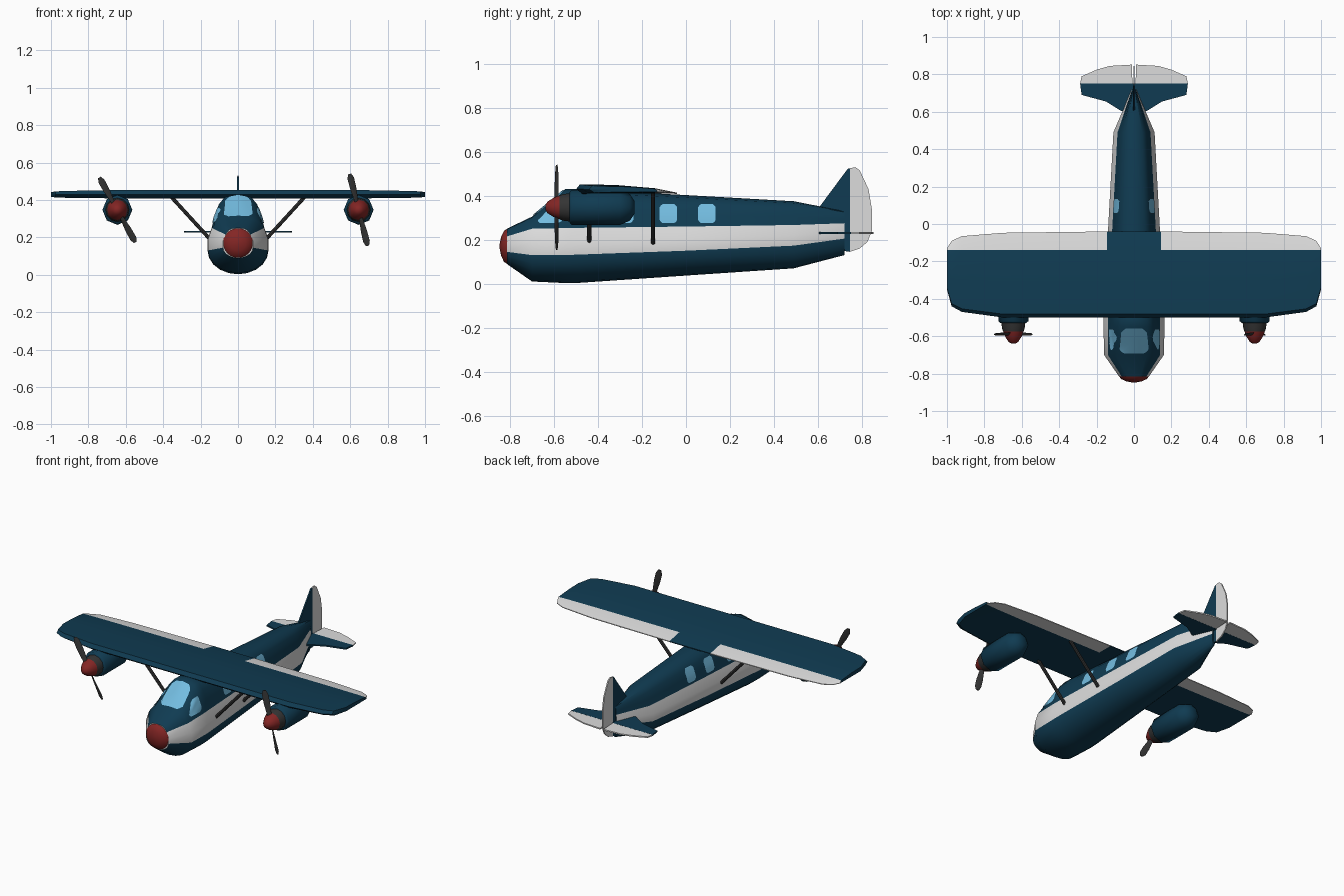
import bpy, bmesh, math
from mathutils import Vector
from mathutils.bvhtree import BVHTree

if "Cube" in bpy.data.objects:
    bpy.data.objects.remove(bpy.data.objects["Cube"])


def material(name, rgb):
    m = bpy.data.materials.new(name)
    m.diffuse_color = (*rgb, 1)
    m.use_nodes = True
    m.node_tree.nodes["Principled BSDF"].inputs["Base Color"].default_value = m.diffuse_color
    return m


BLUE = material("navy blue", (0.005, 0.044, 0.084))
WHITE = material("light grey", (0.72, 0.72, 0.72))
RED = material("dark red", (0.23, 0.019, 0.018))
GLASS = material("sky blue glass", (0.17, 0.50, 0.74))
DARK = material("charcoal", (0.034, 0.034, 0.034))


def finish(name, bm, mats, rule=None, angle=40, recalc=True):
    if recalc:
        bmesh.ops.recalc_face_normals(bm, faces=bm.faces)
    if rule:
        for f in bm.faces:
            f.material_index = rule(f.calc_center_median())
    me = bpy.data.meshes.new(name)
    bm.to_mesh(me)
    bm.free()
    for m in mats:
        me.materials.append(m)
    ob = bpy.data.objects.new(name, me)
    bpy.context.collection.objects.link(ob)
    bpy.ops.object.select_all(action='DESELECT')
    ob.select_set(True)
    bpy.context.view_layer.objects.active = ob
    if angle:
        bpy.ops.object.shade_smooth_by_angle(angle=math.radians(angle))
    return ob


def loft(rings):
    """Skin a list of closed rings and cap both ends."""
    bm = bmesh.new()
    vs = [[bm.verts.new(p) for p in r] for r in rings]
    n = len(vs[0])
    for a, b in zip(vs, vs[1:]):
        for i in range(n):
            bm.faces.new((a[i], a[(i + 1) % n], b[(i + 1) % n], b[i]))
    bm.faces.new(vs[0])
    bm.faces.new(vs[-1])
    return bm


def turned(name, profile, x, z, mat, sides, angle=40):
    """Round part about the y axis from (y, radius) pairs."""
    rings = [[(x + r * math.cos(i * math.tau / sides), y, z + r * math.sin(i * math.tau / sides))
              for i in range(sides)] for y, r in profile]
    return finish(name, loft(rings), [mat], angle=angle)


def slab(name, outline, thick, axis, mat):
    """Thin plate: outline of (y, other) pairs, extruded along x or z."""
    def put(a, b, o):
        return (o, a, b) if axis == 'x' else (b, a, 0.23 + o)
    rings = [[put(a, b, o) for a, b in outline] for o in (-thick / 2, thick / 2)]
    return finish(name, loft(rings), [mat], angle=0)


# Fuselage: y, bottom, stripe low, stripe high, top, half width, upper half width
STATIONS = [(-0.815, 0.09, 0.145, 0.215, 0.25, 0.080, 0.066),
            (-0.70, 0.010, 0.130, 0.250, 0.305, 0.160, 0.140),
            (-0.55, 0.003, 0.130, 0.253, 0.430, 0.163, 0.140),
            (-0.50, 0.003, 0.132, 0.254, 0.430, 0.162, 0.138),
            (0.00, 0.037, 0.150, 0.260, 0.403, 0.137, 0.115),
            (0.49, 0.070, 0.173, 0.267, 0.375, 0.110, 0.088),
            (0.72, 0.130, 0.205, 0.275, 0.330, 0.012, 0.010)]


def section(y, zb, lo, hi, zt, w, wh):
    half = [(w * math.sin(t), lo - (lo - zb) * math.cos(t))
            for t in (math.radians(d) for d in (0, 18, 36, 54, 72, 90))]
    half += [(w, lo * 0.5 + hi * 0.5), (wh, hi)]
    half += [(wh * k, hi + (zt - hi) * f) for k, f in
             ((0.90, 0.35), (0.73, 0.70), (0.50, 0.92), (0.0, 1.0))]
    return [(x, y, z) for x, z in half] + [(-x, y, z) for x, z in half[-2:0:-1]]


bm = loft([section(*s) for s in STATIONS])
bmesh.ops.recalc_face_normals(bm, faces=bm.faces)
body = BVHTree.FromBMesh(bm)
bm.verts.ensure_lookup_table()


def stripe(c):
    for a, b in zip(STATIONS, STATIONS[1:]):
        if a[0] < c.y < b[0]:
            return int((a[2] + b[2]) / 2 < c.z < (a[3] + b[3]) / 2)
    return 0


finish("fuselage", bm, [BLUE, WHITE], stripe)
turned("nose_cap", [(-0.81, 0.082), (-0.828, 0.070), (-0.841, 0.042), (-0.847, 0.012)],
       0, 0.17, RED, 24, 60)


def pane(name, quad, side):
    """Window plate projected on the fuselage; side 0 projects down, +-1 along x."""
    n = 6
    bm = bmesh.new()
    c = [Vector(p) for p in quad]
    grid = []
    for i in range(n + 1):
        row = []
        for j in range(n + 1):
            u, v = i / n, j / n
            if i in (0, n) and j in (0, n):   # clipped corners
                u, v = u * 0.86 + 0.07, v * 0.86 + 0.07
            p = c[0].lerp(c[1], u).lerp(c[3].lerp(c[2], u), v)
            start = Vector((side, p.x, p.y)) if side else Vector((p.x, p.y, 1))
            aim = Vector((-side, 0, 0)) if side else Vector((0, 0, -1))
            hit, normal, _, _ = body.ray_cast(start, aim)
            row.append(bm.verts.new(hit + normal * 0.004))
        grid.append(row)
    out = Vector((side, 0, 0 if side else 1))
    for i in range(n):
        for j in range(n):
            f = bm.faces.new((grid[i][j], grid[i + 1][j], grid[i + 1][j + 1], grid[i][j + 1]))
            f.normal_update()
            if f.normal.dot(out) < 0:
                f.normal_flip()
    finish(name, bm, [GLASS], recalc=False)


pane("windshield", [(-0.078, -0.69), (0.078, -0.69), (0.066, -0.557), (-0.066, -0.557)], 0)
for s, tag in ((1, "right"), (-1, "left")):
    pane("cockpit_window_" + tag, [(-0.685, 0.275), (-0.56, 0.275), (-0.56, 0.365), (-0.612, 0.348)], s)
    for k, y in enumerate((-0.28, -0.08, 0.095)):
        pane(f"cabin_window_{tag}_{k}", [(y - 0.04, 0.275), (y + 0.04, 0.275),
                                         (y + 0.04, 0.36), (y - 0.04, 0.36)], s)

# Wing: x, leading edge, trailing edge, thickness factor
WING = [(0.145, -0.50, -0.04, 1), (0.70, -0.50, -0.047, 1), (0.92, -0.47, -0.065, 0.85),
        (0.975, -0.44, -0.09, 0.75), (1.0, -0.35, -0.13, 0.6)]
HINGE = -0.14


def airfoil(x, le, te, k):
    d = HINGE - le
    pts = [(le, 0.43), (le + 0.05 * d, 0.452), (le + 0.5 * d, 0.449), (HINGE, 0.434), (te, 0.414),
           (te, 0.409), (HINGE, 0.41), (le + 0.08 * d, 0.409)]
    return [(x, y, 0.427 + (z - 0.427) * k) for y, z in pts]


rings = [airfoil(-x, *r) for x, *r in WING[::-1]] + [airfoil(x, *r) for x, *r in WING]
finish("wing", loft(rings), [BLUE, WHITE],
       lambda c: int(c.y > HINGE + 0.001 and abs(c.x) > 0.145), 30)

# Struts, engines and propellers on both sides
for s, tag in ((1, "right"), (-1, "left")):
    for y, name in ((-0.44, "front_strut_"), (-0.15, "rear_strut_")):
        lo, hi = Vector((s * 0.145, y, 0.185)), Vector((s * 0.36, y, 0.42))
        d = (hi - lo).normalized()
        e = Vector((-d.z, 0, d.x))
        ring = [e * 0.01 * math.cos(a) + Vector((0, 0.01 * math.sin(a), 0))
                for a in (i * math.tau / 8 for i in range(8))]
        finish(name + tag, loft([[p + q for q in ring] for p in (lo, hi)]), [DARK])

    ex, ez = s * 0.645, 0.347
    turned("nacelle_" + tag, [(-0.53, 0.068), (-0.52, 0.08), (-0.30, 0.08), (-0.255, 0.06), (-0.235, 0.03)],
           ex, ez, BLUE, 8, 50)
    turned("engine_front_" + tag, [(-0.50, 0.068), (-0.56, 0.06), (-0.585, 0.05)], ex, ez, DARK, 12)
    turned("spinner_" + tag, [(-0.575, 0.054), (-0.60, 0.045), (-0.63, 0.026), (-0.64, 0.01)],
           ex, ez, RED, 12, 60)
    tilt = math.radians(14 if s > 0 else 29)
    for b in (0, 1):
        a = tilt + b * math.pi
        d = Vector((-math.sin(a), 0, math.cos(a)))
        e = Vector((math.cos(a), 0, math.sin(a)))
        rings = []
        for r, w, twist in ((0.0, 0.011, 45), (0.06, 0.014, 40), (0.12, 0.019, 28),
                            (0.175, 0.019, 20), (0.198, 0.009, 18)):
            t = math.radians(twist)
            c = e * math.cos(t) + Vector((0, math.sin(t), 0))
            n = d.cross(c) * 0.004
            p = Vector((ex, -0.588, ez)) + d * r
            rings.append([p + c * w, p + n, p - c * w, p - n])
        finish(f"propeller_blade_{tag}_{b}", loft(rings), [DARK])

# Tail surfaces
slab("fin", [(0.60, 0.34), (0.735, 0.522), (0.745, 0.525), (0.745, 0.145), (0.71, 0.15), (0.70, 0.32)],
     0.009, 'x', BLUE)
slab("rudder", [(0.745, 0.525), (0.77, 0.53), (0.79, 0.515), (0.83, 0.43), (0.845, 0.34),
                (0.845, 0.24), (0.825, 0.19), (0.79, 0.16), (0.745, 0.145)], 0.008, 'x', WHITE)
for s, tag in ((1, "right"), (-1, "left")):
    def side(pts):
        return [(y, s * x) for y, x in pts]
    slab("stabilizer_" + tag, side([(0.595, 0), (0.605, 0.07), (0.655, 0.15), (0.69, 0.28),
                                    (0.75, 0.288), (0.75, 0)]), 0.009, 'z', BLUE)
    slab("elevator_" + tag, side([(0.75, 0.008), (0.75, 0.288), (0.79, 0.28), (0.825, 0.20),
                                  (0.845, 0.13), (0.852, 0.012)]), 0.008, 'z', WHITE)
